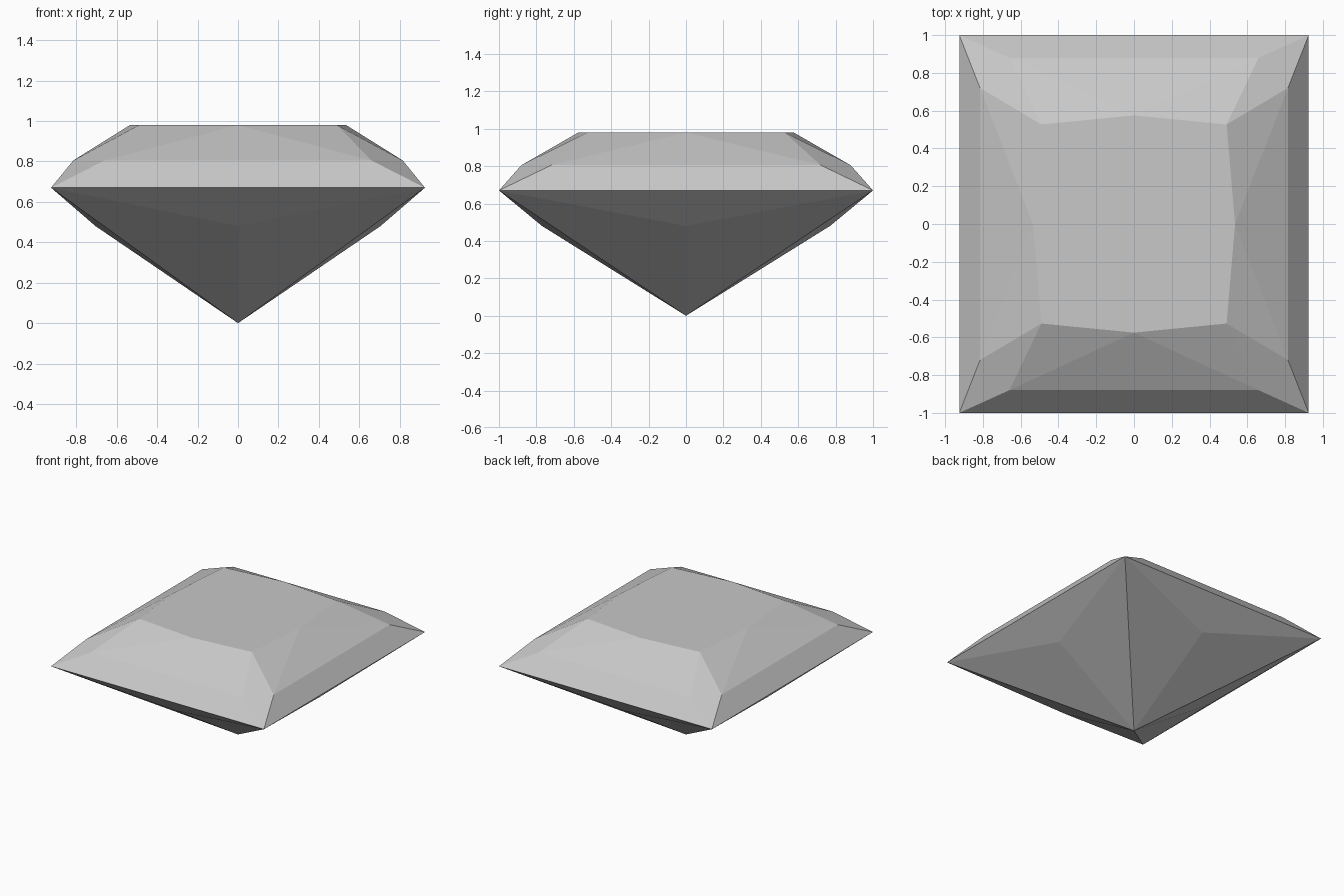
import bpy
import bmesh

cube = bpy.data.objects.get("Cube")
if cube:
    bpy.data.objects.remove(cube, do_unlink=True)

# Single stone colour
stone = bpy.data.materials.new("pale grey stone")
stone.use_nodes = True
grey = (0.58, 0.58, 0.58, 1)
stone.diffuse_color = grey
stone.node_tree.nodes["Principled BSDF"].inputs["Base Color"].default_value = grey

# Heights of the table, crown break, girdle and pavilion break
TABLE, CROWN, GIRDLE, PAVILION = 0.98, 0.805, 0.67, 0.48

bm = bmesh.new()


def facet(*points):
    bm.faces.new([bm.verts.new(p) for p in points])


# Facets on the +x and +y sides, mirrored to the opposite sides
for s in (1, -1):
    for side in ("x", "y"):
        if side == "x":
            mid, low = (0.535 * s, 0, TABLE), (0.705 * s, 0, PAVILION)
            signs = [(s, -1), (s, 1)]
            crown_x, crown_y = 0.815, 0.72
        else:
            mid, low = (0, 0.575 * s, TABLE), (0, 0.77 * s, PAVILION)
            signs = [(-1, s), (1, s)]
            crown_x, crown_y = 0.66, 0.88
        girdle = [(0.925 * i, j, GIRDLE) for i, j in signs]
        crown = [(crown_x * i, crown_y * j, CROWN) for i, j in signs]
        table = [(0.49 * i, 0.527 * j, TABLE) for i, j in signs]
        # Crown band, main facet and the two star facets
        facet(girdle[0], girdle[1], crown[1], crown[0])
        facet(crown[0], crown[1], mid)
        for k in (0, 1):
            facet(crown[k], mid, table[k])
            # Pavilion facet running to the tip
            facet(girdle[k], low, (0, 0, 0))
        facet(girdle[0], girdle[1], low)

# Kite facets on the four corners
for i in (1, -1):
    for j in (1, -1):
        facet((0.925 * i, j, GIRDLE), (0.815 * i, 0.72 * j, CROWN),
              (0.49 * i, 0.527 * j, TABLE), (0.66 * i, 0.88 * j, CROWN))

# Weld the facets, then close the flat table on top
bmesh.ops.remove_doubles(bm, verts=bm.verts, dist=0.001)
rim = [e for e in bm.edges if e.is_boundary]
bmesh.ops.contextual_create(bm, geom=rim)
bmesh.ops.recalc_face_normals(bm, faces=bm.faces)

mesh = bpy.data.meshes.new("cut_gemstone")
bm.to_mesh(mesh)
bm.free()
mesh.materials.append(stone)
gem = bpy.data.objects.new("cut_gemstone", mesh)
bpy.context.collection.objects.link(gem)
